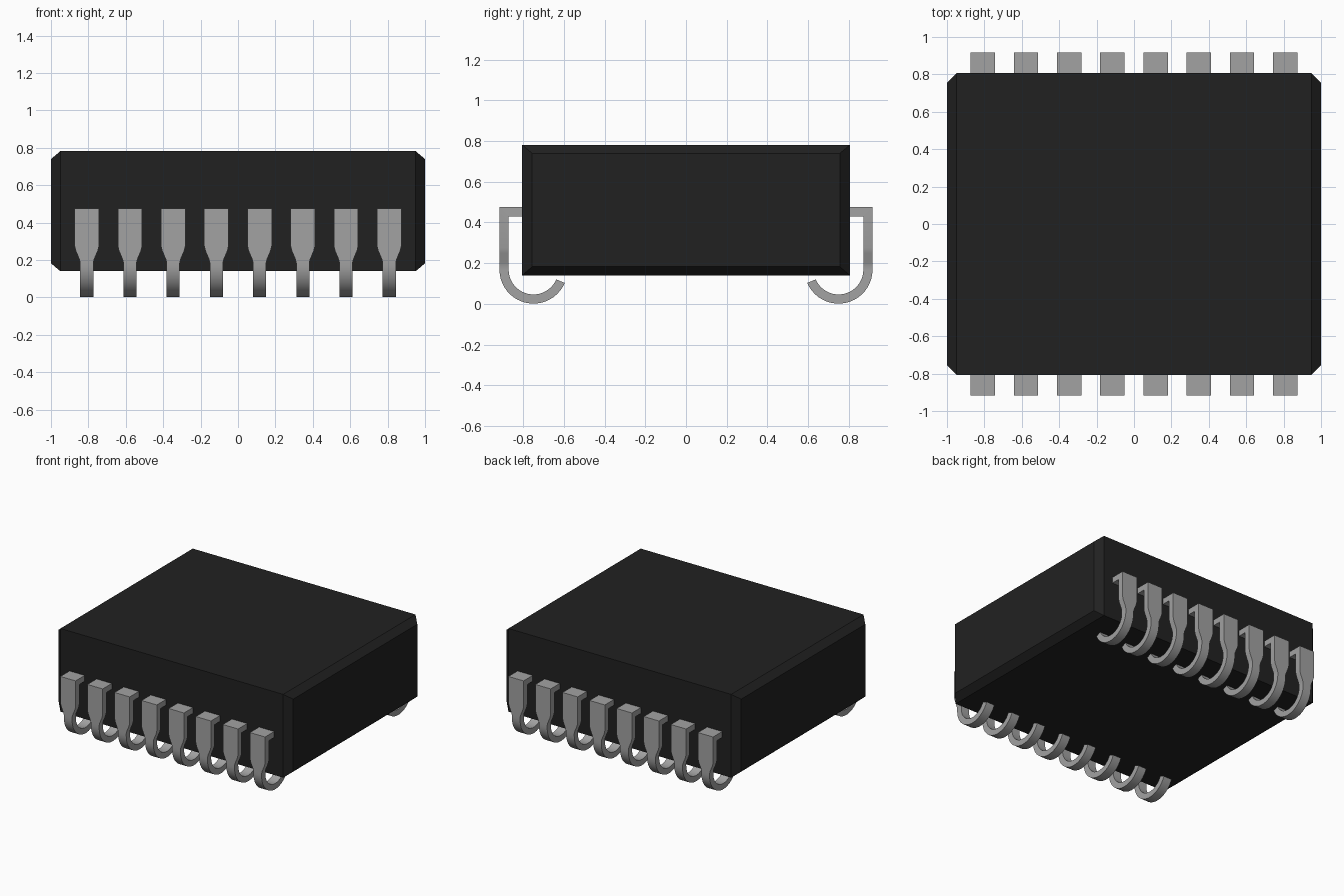
import bpy, bmesh, math
from mathutils import Vector

if "Cube" in bpy.data.objects:
    bpy.data.objects.remove(bpy.data.objects["Cube"], do_unlink=True)


def material(name, value, roughness):
    m = bpy.data.materials.new(name)
    m.use_nodes = True
    colour = (value, value, value, 1)
    m.diffuse_color = colour
    bsdf = m.node_tree.nodes["Principled BSDF"]
    bsdf.inputs["Base Color"].default_value = colour
    bsdf.inputs["Roughness"].default_value = roughness
    return m


def finish(bm, name, mat):
    bmesh.ops.recalc_face_normals(bm, faces=bm.faces[:])
    mesh = bpy.data.meshes.new(name)
    bm.to_mesh(mesh)
    bm.free()
    mesh.materials.append(mat)
    return mesh


def add_object(name, mesh):
    ob = bpy.data.objects.new(name, mesh)
    bpy.context.collection.objects.link(ob)
    return ob


def loft(bm, rings):
    """Skin a list of four-point rings and cap both ends."""
    loops = [[bm.verts.new(p) for p in ring] for ring in rings]
    for a, b in zip(loops, loops[1:]):
        for i in range(4):
            j = (i + 1) % 4
            bm.faces.new((a[i], a[j], b[j], b[i]))
    bm.faces.new(loops[0][::-1])
    bm.faces.new(loops[-1])


black = material("black plastic", 0.0155, 0.6)
metal = material("grey metal", 0.36, 0.5)

# Body: box with bevelled edges around both end faces
CHAMFER = 0.05
BODY_Y, BODY_BOTTOM, BODY_TOP = 0.806, 0.14, 0.782


def body_ring(x, inset):
    y, lo, hi = BODY_Y - inset, BODY_BOTTOM + inset * 0.85, BODY_TOP - inset * 0.85
    return [(x, -y, lo), (x, y, lo), (x, y, hi), (x, -y, hi)]


bm = bmesh.new()
loft(bm, [body_ring(-1, CHAMFER), body_ring(-1 + CHAMFER, 0),
          body_ring(1 - CHAMFER, 0), body_ring(1, CHAMFER)])
add_object("body", finish(bm, "body", black))

# Lead: flat strip leaving the side, bending down and curling under as a J
THICK, OUTER_Y, SHOULDER = 0.045, 0.917, 0.475
CURL_Y, CURL_Z, RADIUS = 0.75, 0.168, 0.167
WIDE, NARROW = 0.065, 0.035


def strip_ring(half, outer, inner):
    return [(-half, *outer), (half, *outer), (half, *inner), (-half, *inner)]


inside = -OUTER_Y + THICK
rings = [strip_ring(WIDE, (-0.78, SHOULDER), (-0.78, SHOULDER - THICK)),
         strip_ring(WIDE, (-OUTER_Y, SHOULDER), (inside, SHOULDER - THICK))]
for z, half in ((0.275, WIDE), (0.25, 0.059), (0.205, 0.040), (0.185, NARROW)):
    rings.append(strip_ring(half, (-OUTER_Y, z), (inside, z)))
STEPS = 20
for i in range(STEPS + 1):
    a = math.radians(180 + 157 * i / STEPS)
    d = Vector((math.cos(a), math.sin(a)))
    c = Vector((-CURL_Y, CURL_Z))
    rings.append(strip_ring(NARROW, c + d * RADIUS, c + d * (RADIUS - THICK)))
bm = bmesh.new()
loft(bm, rings)
lead_mesh = finish(bm, "lead", metal)

# Eight leads along the front and eight turned around for the back
leads = []
for side, turn in (("front", 0), ("back", math.pi)):
    for i in range(8):
        ob = add_object(f"{side}_lead_{i + 1}", lead_mesh)
        ob.location.x = (i - 3.5) * 0.231
        ob.rotation_euler.z = turn
        leads.append(ob)

bpy.ops.object.select_all(action="DESELECT")
leads[0].select_set(True)
bpy.context.view_layer.objects.active = leads[0]
bpy.ops.object.shade_smooth_by_angle(angle=math.radians(30))
